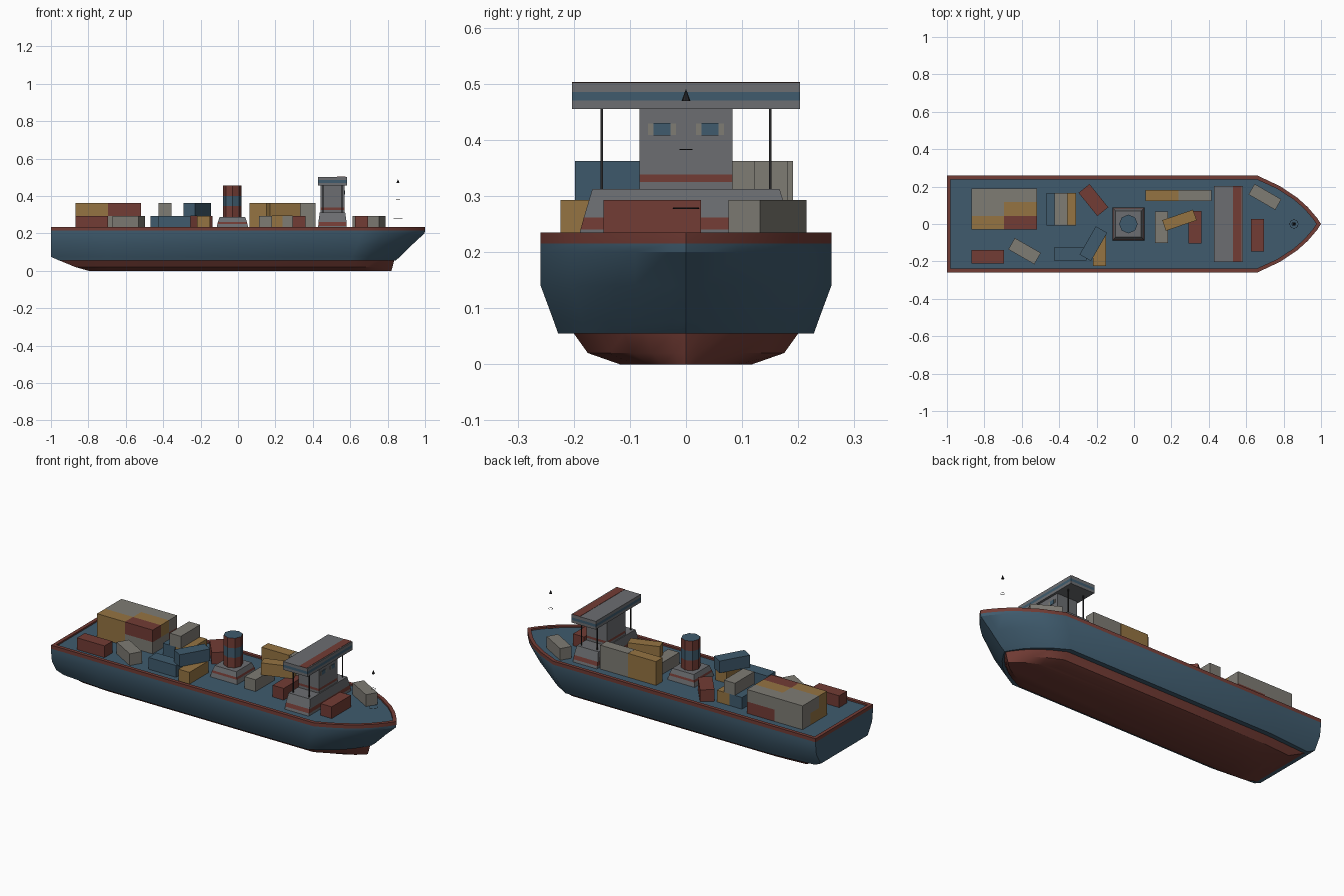
import bpy, bmesh, math
from mathutils import Matrix

if "Cube" in bpy.data.objects:
    bpy.data.objects.remove(bpy.data.objects["Cube"])


def mat(name, rgb):
    m = bpy.data.materials.new(name)
    m.diffuse_color = (*rgb, 1)
    m.use_nodes = True
    m.node_tree.nodes["Principled BSDF"].inputs["Base Color"].default_value = m.diffuse_color
    return m


BLUE = mat("steel blue", (0.05, 0.105, 0.155))
RED = mat("rust red", (0.17, 0.045, 0.035))
GRAY = mat("gray", (0.15, 0.155, 0.165))
BEIGE = mat("beige gray", (0.21, 0.20, 0.175))
OCHRE = mat("ochre", (0.30, 0.175, 0.055))
DARK = mat("dark", (0.02, 0.02, 0.022))


def finish(name, bm, mats):
    bmesh.ops.recalc_face_normals(bm, faces=bm.faces)
    me = bpy.data.meshes.new(name)
    bm.to_mesh(me)
    bm.free()
    for m in mats:
        me.materials.append(m)
    ob = bpy.data.objects.new(name, me)
    bpy.context.collection.objects.link(ob)
    return ob


def loft(name, rings, colours, bottom, top):
    """Skin equal rings of points; one colour per band plus the two caps."""
    mats = list(dict.fromkeys([*colours, bottom, top]))
    bm = bmesh.new()
    vs = [[bm.verts.new(p) for p in r] for r in rings]
    n = len(rings[0])
    for a, b, c in zip(vs, vs[1:], colours):
        for i in range(n):
            j = (i + 1) % n
            bm.faces.new((a[i], a[j], b[j], b[i])).material_index = mats.index(c)
    bm.faces.new(vs[0][::-1]).material_index = mats.index(bottom)
    bm.faces.new(vs[-1]).material_index = mats.index(top)
    return finish(name, bm, mats)


def block(name, cx, cy, levels, colours, top=None):
    """Rectangular stack from (z, half x, half y) levels."""
    rings = [[(cx + sx * hx, cy + sy * hy, z) for sx, sy in ((-1, -1), (1, -1), (1, 1), (-1, 1))]
             for z, hx, hy in levels]
    return loft(name, rings, colours, colours[0], top or colours[-1])


def box(name, c, s, m, rot=0):
    bm = bmesh.new()
    bmesh.ops.create_cube(bm, size=1)
    bmesh.ops.scale(bm, vec=s, verts=bm.verts)
    bmesh.ops.transform(bm, matrix=Matrix.Translation(c) @ Matrix.Rotation(math.radians(rot), 4, 'Z'),
                        verts=bm.verts)
    return finish(name, bm, [m])


# ---- Hull: horizontal rings (z, half width, stern x, stern width factor, bow start, bow tip)
BOW = [(0, 1), (0.35, 0.784), (0.62, 0.55), (0.79, 0.35), (0.94, 0.12)]


def hull_ring(z, w, stern, sf, xs, tip):
    half = [(stern, w * sf), (-0.7, w)] + [(xs + s * (tip - xs), w * f) for s, f in BOW]
    return ([(x, -y, z) for x, y in half] + [(tip, 0, z)] + [(x, y, z) for x, y in reversed(half)])


levels = [
    (0.0, 0.118, -0.80, 0.95, 0.60, 0.82),
    (0.02, 0.175, -0.87, 0.93, 0.60, 0.826),
    (0.055, 0.20, -0.955, 0.92, 0.60, 0.835),
    (0.055, 0.228, -0.957, 0.90, 0.60, 0.842),
    (0.075, 0.235, -1.0, 0.90, 0.61, 0.867),
    (0.14, 0.259, -1.0, 0.97, 0.64, 0.932),
    (0.20, 0.259, -1.0, 1.0, 0.66, 0.997),
    (0.215, 0.259, -1.0, 1.0, 0.66, 1.0),
    (0.235, 0.259, -1.0, 1.0, 0.66, 1.0),
    (0.235, 0.239, -0.98, 1.0, 0.655, 0.975),
    (0.226, 0.239, -0.98, 1.0, 0.655, 0.975),
]
hull = loft("hull", [hull_ring(*l) for l in levels],
            [RED, RED, BLUE, BLUE, BLUE, BLUE, BLUE, RED, RED, RED], RED, BLUE)
bpy.context.view_layer.objects.active = hull
hull.select_set(True)
bpy.ops.object.shade_smooth_by_angle(angle=math.radians(30))

# ---- Funnel: sloped base with red band, striped octagonal stack
block("funnel_base", -0.03, 0, [(0.225, 0.086, 0.088), (0.25, 0.08, 0.082), (0.262, 0.077, 0.079), (0.288, 0.068, 0.07)],
      [GRAY, RED, GRAY])
frings = [[(-0.03 + 0.05 * math.cos(a * math.pi / 4), 0.05 * math.sin(a * math.pi / 4), z) for a in range(8)]
          for z in (0.288, 0.345, 0.40, 0.457)]
loft("funnel", frings, [RED, BLUE, RED], RED, BLUE)

# ---- Bridge: sloped base, narrow tower, wide wing deck
block("bridge_base", 0.505, 0, [(0.225, 0.076, 0.192), (0.24, 0.076, 0.188), (0.262, 0.075, 0.182), (0.312, 0.068, 0.167)],
      [GRAY, RED, GRAY])
block("bridge_tower", 0.505, 0, [(0.312, 0.064, 0.083), (0.325, 0.064, 0.083), (0.338, 0.064, 0.083), (0.456, 0.064, 0.083)],
      [GRAY, RED, GRAY])
block("bridge_wing", 0.505, 0, [(0.455, 0.077, 0.203), (0.47, 0.077, 0.203), (0.485, 0.077, 0.203), (0.502, 0.077, 0.203)],
      [GRAY, BLUE, GRAY])
box("wing_stripe", (0.552, 0, 0.502), (0.046, 0.406, 0.003), RED)
for s in (-1, 1):
    box("window_frame", (0.569, s * 0.043, 0.419), (0.003, 0.05, 0.02), BEIGE)
    box("window", (0.570, s * 0.043, 0.419), (0.004, 0.03, 0.022), BLUE)
    for x in (0.455, 0.555):
        box("wing_strut", (x, s * 0.15, 0.384), (0.005, 0.005, 0.145), DARK)

# ---- Bow mast fittings: two thin rings and a pointed cap
for z, r in ((0.278, 0.023), (0.383, 0.011)):
    bpy.ops.mesh.primitive_torus_add(major_radius=r, minor_radius=0.001, major_segments=12,
                                     minor_segments=4, location=(0.855, 0, z))
    bpy.context.object.name = "mast_ring"
    bpy.context.object.data.materials.append(DARK)
bpy.ops.mesh.primitive_cone_add(vertices=8, radius1=0.008, radius2=0, depth=0.022, location=(0.855, 0, 0.48))
bpy.context.object.name = "mast_cap"
bpy.context.object.data.materials.append(DARK)

# ---- Containers
ZS = ((0.226, 0.293), (0.293, 0.362))


def container(x, y, rot, layer, m, length=0.174, width=0.07):
    z0, z1 = ZS[layer]
    box("container", (x, y, (z0 + z1) / 2), (length, width, z1 - z0), m, rot)


# Large aft stack: two long, three wide, two high
stack = [[(OCHRE, BEIGE), (OCHRE, BEIGE), (BEIGE, RED)],
         [(OCHRE, RED), (BEIGE, OCHRE), (BEIGE, BEIGE)]]
for layer, rows in enumerate(stack):
    for r, pair in enumerate(rows):
        for c, m in enumerate(pair):
            container(-0.782 + c * 0.176, 0.007 + r * 0.0735, 0, layer, m, 0.176, 0.0735)

# Scattered containers
for c in [(-0.783, -0.175, 0, 0, RED), (-0.585, -0.145, -30, 0, BEIGE, 0.16),
          (-0.43, 0.078, 90, 0, BLUE, 0.174, 0.078), (-0.35, 0.078, 90, 0, OCHRE, 0.174, 0.078),
          (-0.39, 0.078, 90, 1, BEIGE), (-0.342, -0.16, 0, 0, BLUE),
          (-0.217, 0.128, -51, 0, RED, 0.16, 0.075), (-0.217, -0.105, 60, 1, BLUE),
          (-0.185, -0.137, 90, 0, OCHRE),
          (0.15, 0.152, 0, 0, OCHRE, 0.176, 0.06), (0.327, 0.152, 0, 0, BEIGE, 0.176, 0.06),
          (0.15, 0.152, 0, 1, OCHRE, 0.176, 0.06), (0.327, 0.152, 0, 1, BEIGE, 0.176, 0.06),
          (0.148, -0.018, 90, 0, BEIGE, 0.168), (0.327, -0.018, 90, 0, RED),
          (0.243, 0.02, 19, 1, OCHRE, 0.174, 0.06),
          (0.66, -0.06, 90, 0, RED), (0.70, 0.145, -30, 0, BEIGE, 0.165, 0.065)]:
    container(*c)
